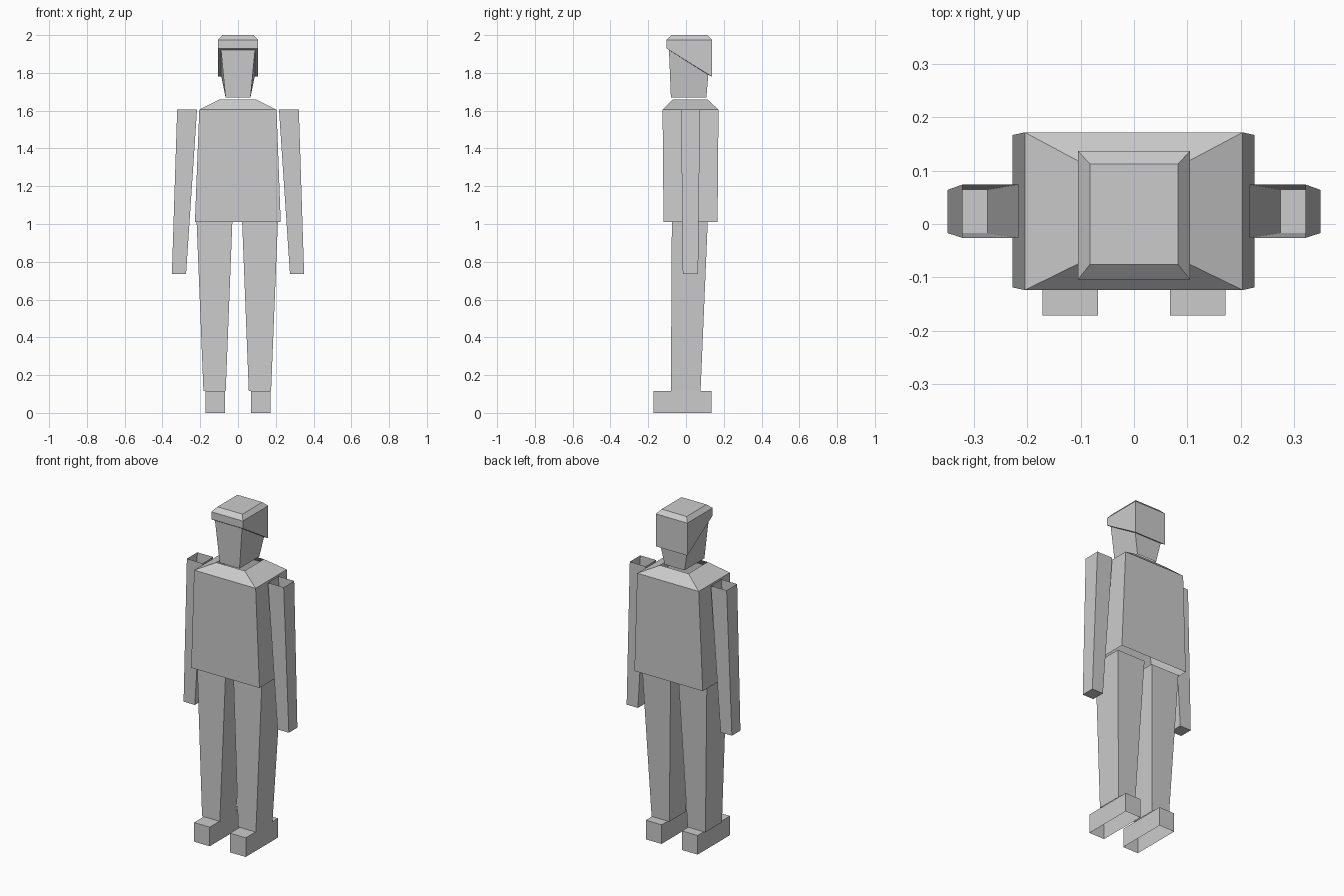
import bpy
import bmesh

if "Cube" in bpy.data.objects:
    bpy.data.objects.remove(bpy.data.objects["Cube"])

grey = bpy.data.materials.new("plain grey")
grey.diffuse_color = (0.6, 0.6, 0.6, 1)
grey.use_nodes = True
grey.node_tree.nodes["Principled BSDF"].inputs["Base Color"].default_value = grey.diffuse_color


def ring(x0, x1, y0, y1, z_front, z_back=None):
    """Four corners, counter-clockwise from above; the back may sit at its own height."""
    zb = z_front if z_back is None else z_back
    return [(x0, y0, z_front), (x1, y0, z_front), (x1, y1, zb), (x0, y1, zb)]


def loft(name, rings, top=False, bottom=False):
    """Skin rings from lowest to highest, with optional end caps."""
    bm = bmesh.new()
    loops = [[bm.verts.new(p) for p in r] for r in rings]
    for low, high in zip(loops, loops[1:]):
        for i in range(4):
            j = (i + 1) % 4
            bm.faces.new((low[i], low[j], high[j], high[i]))
    if top:
        bm.faces.new(loops[-1])
    if bottom:
        bm.faces.new(loops[0][::-1])
    mesh = bpy.data.meshes.new(name)
    bm.to_mesh(mesh)
    bm.free()
    mesh.materials.append(grey)
    obj = bpy.data.objects.new(name, mesh)
    bpy.context.collection.objects.link(obj)
    return obj


def side_ring(s, inner, outer, y0, y1, z, shift=0.0):
    """Ring on the left (s=-1) or right (s=1) half of the body."""
    x0, x1 = sorted((s * inner, s * outer))
    return ring(x0 + shift, x1 + shift, y0, y1, z)


# Head: tapered face, sloping hair rim, hair block and bevelled crown
loft("head", [
    ring(-0.066, 0.066, -0.08, 0.108, 1.67),
    ring(-0.09, 0.09, -0.09, 0.118, 1.921, 1.79),
    ring(-0.105, 0.105, -0.104, 0.137, 1.93, 1.78),
    ring(-0.105, 0.105, -0.104, 0.137, 1.975),
    ring(-0.083, 0.083, -0.076, 0.113, 2.0),
], top=True)

# Torso: hollow shell with sloping shoulders
loft("torso", [
    ring(-0.228, 0.226, -0.119, 0.167, 1.01),
    ring(-0.205, 0.204, -0.124, 0.172, 1.605),
    ring(-0.095, 0.093, -0.07, 0.113, 1.66),
])

for s, side in ((-1, "left"), (1, "right")):
    # Arm: open at the shoulder, closed at the hand
    loft(side + "_arm", [
        side_ring(s, 0.275, 0.35, -0.017, 0.064, 0.735),
        side_ring(s, 0.217, 0.322, -0.026, 0.074, 1.605),
    ], bottom=True)
    # Leg: tapered tube between torso and shoe
    loft(side + "_leg", [
        side_ring(s, 0.061, 0.179, -0.08, 0.077, 0.115, -0.004),
        side_ring(s, 0.026, 0.215, -0.075, 0.115, 1.01, -0.004),
    ])
    # Shoe: box open at the sole
    loft(side + "_shoe", [
        side_ring(s, 0.068, 0.172, -0.172, 0.135, 0.0),
        side_ring(s, 0.068, 0.172, -0.172, 0.135, 0.115),
    ], top=True)
